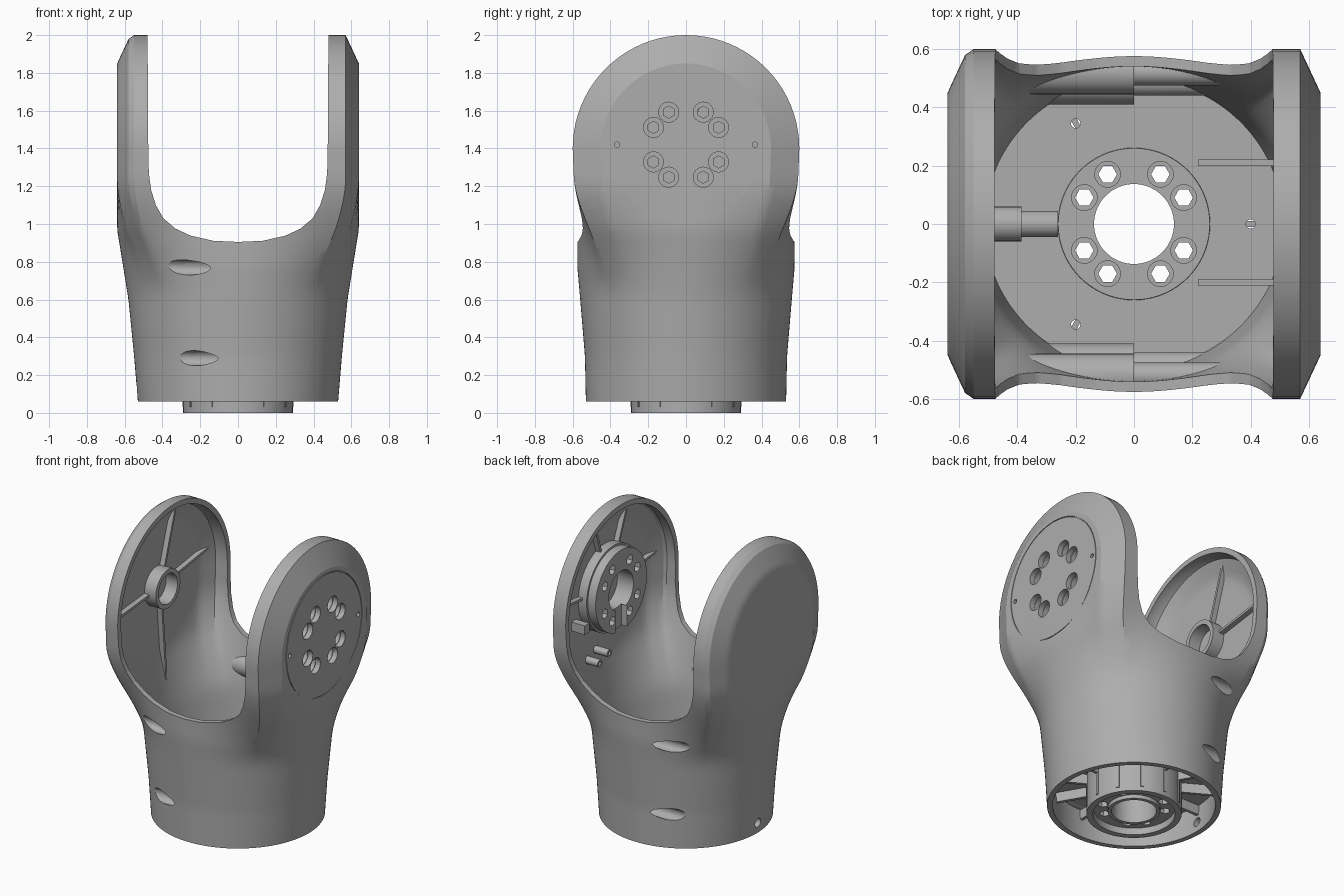
import bpy, bmesh
from math import sin, cos, pi, radians
from mathutils import Matrix

cube = bpy.data.objects.get("Cube")
if cube:
    bpy.data.objects.remove(cube, do_unlink=True)

grey = bpy.data.materials.new("satin grey")
grey.use_nodes = True
grey.diffuse_color = (0.42, 0.42, 0.42, 1)
grey.node_tree.nodes["Principled BSDF"].inputs["Base Color"].default_value = (0.42, 0.42, 0.42, 1)

PIVOT = 1.4                       # height of the fork axis
AXIS = {"X": Matrix.Rotation(pi / 2, 4, "Y"), "Z": Matrix.Identity(4)}


def finish(name, bm, matrix=None):
    bmesh.ops.remove_doubles(bm, verts=bm.verts, dist=1e-5)
    bmesh.ops.recalc_face_normals(bm, faces=bm.faces)
    if matrix:
        bm.transform(matrix)
    mesh = bpy.data.meshes.new(name)
    bm.to_mesh(mesh)
    bm.free()
    mesh.materials.append(grey)
    ob = bpy.data.objects.new(name, mesh)
    bpy.context.collection.objects.link(ob)
    return ob


def skin(bm, rows, closed):
    """Quads between successive rows of points; returns the vertex rows."""
    rows = [[bm.verts.new(p) for p in row] for row in rows]
    n = len(rows[0])
    for a, b in zip(rows, rows[1:]):
        for i in range(n if closed else n - 1):
            j = (i + 1) % n
            bm.faces.new((a[i], a[j], b[j], b[i]))
    return rows


def lathe(name, profile, axis="Z", loc=(0, 0, 0), tube=False, seg=48):
    """Revolve (height, radius) points; tube closes the profile on itself."""
    prof = profile + profile[:1] if tube else profile
    bm = bmesh.new()
    skin(bm, [[(r * cos(2 * pi * k / seg), r * sin(2 * pi * k / seg), h)
               for k in range(seg)] for h, r in prof], True)
    return finish(name, bm, Matrix.Translation(loc) @ AXIS[axis])


def rod(name, a, b, r, axis="Z", loc=(0, 0, 0), seg=24):
    return lathe(name, [(a, 0), (a, r), (b, r), (b, 0)], axis, loc, seg=seg)


def box(name, size, loc, turn=Matrix.Identity(4)):
    bm = bmesh.new()
    bmesh.ops.create_cube(bm, size=1)
    return finish(name, bm, turn @ Matrix.Translation(loc) @ Matrix.Diagonal((*size, 1)))


def active(ob):
    bpy.ops.object.select_all(action="DESELECT")
    ob.select_set(True)
    bpy.context.view_layer.objects.active = ob


def merge(name, obs):
    active(obs[0])
    for ob in obs:
        ob.select_set(True)
    bpy.ops.object.join()
    obs[0].name = name
    return obs[0]


def boolean(target, cutter, operation="DIFFERENCE"):
    active(target)
    mod = target.modifiers.new("cut", "BOOLEAN")
    mod.operation, mod.object, mod.solver = operation, cutter, "EXACT"
    bpy.ops.object.modifier_apply(modifier=mod.name)
    bpy.data.objects.remove(cutter, do_unlink=True)


def table(keys, z):
    for (z0, v0), (z1, v1) in zip(keys, keys[1:]):
        if z <= z1:
            return v0 + (v1 - v0) * max(0, (z - z0) / (z1 - z0))
    return keys[-1][1]


WIDTH = [(0.06, 0.53), (0.3, 0.55), (0.6, 0.58), (0.8, 0.612), (0.97, 0.64), (1.4, 0.64)]
DEPTH = [(0.06, 0.53), (0.3, 0.535), (0.6, 0.56), (0.77, 0.575), (0.97, 0.576), (1.1, 0.584),
         (1.25, 0.594), (1.4, 0.6)]
ANGLES = [radians({35: 35.11, 47.5: 46.47}.get(i * 2.5, i * 2.5)) for i in range(73)]


def body(name, t, z0):
    """Solid that turns from a round base into chamfered side discs, inset by t."""
    def octagon(a):
        c, s = abs(cos(a)) + 1e-9, abs(sin(a)) + 1e-9
        r = min((0.64 - t) / c, (0.6 - t) / s,
                (0.1275 - 0.1655 * t) / (0.15 * c + 0.07 * s))
        return r * cos(a), r * sin(a)

    loop = ANGLES + [2 * pi - a for a in ANGLES[-2:0:-1]]
    steps = 36
    rows = []
    for k in range(steps + 1):
        z = z0 + (PIVOT - z0) * k / steps
        f = min(1, max(0, (z - 0.62) / 0.63))
        w = f * f * (3 - 2 * f)
        wide, deep = table(WIDTH, z) - t, table(DEPTH, z) - t
        row = []
        for a in loop:
            ox, oy = octagon(a)
            row.append(((1 - w) * wide * cos(a) + w * ox * wide / (0.64 - t),
                        (1 - w) * deep * sin(a) + w * oy * deep / (0.6 - t), z))
        rows.append(row)
    bm = bmesh.new()
    bm.faces.new(skin(bm, rows, True)[0])
    prof = [octagon(a) for a in ANGLES]
    prof[0], prof[-1] = (0.64 - t, 0), (t - 0.64, 0)
    skin(bm, [[(x, r * cos(pi * k / 40), PIVOT + r * sin(pi * k / 40)) for x, r in prof]
              for k in range(41)], False)
    return finish(name, bm)


# Fork shell: outer skin, hollowed, with a U-shaped opening front to back
shell = body("fork_shell", 0, 0.06)
boolean(shell, body("hollow", 0.035, -0.1))
half_u = [(0.48, 2.2), (0.475, 1.4), (0.472, 1.27), (0.46, 1.18), (0.435, 1.1), (0.395, 1.03),
          (0.33, 0.975), (0.25, 0.938), (0.13, 0.911)]
outline = half_u + [(0, 0.905)] + [(-x, z) for x, z in reversed(half_u)]
bm = bmesh.new()
for end in skin(bm, [[(x, y, z) for x, z in outline] for y in (-1, 1)], True):
    bm.faces.new(end)
boolean(shell, finish("u_cutter", bm))

# Clamp screw channels running across the front and back walls
channels = [(s * y, z) for s in (-1, 1) for y, z in ((0.52, 0.77), (0.485, 0.29))]


def bores():
    return merge("bores", [rod("bore", -0.8, -0.04, 0.04, "X", (0, y, z)) for y, z in channels])


bosses = merge("screw_channels", [
    lathe("boss", [(-0.36, 0), (-0.36, 0.075), (0, 0.075), (0, 0.045), (0.3, 0.045), (0.3, 0)],
          "X", (0, y, z)) for y, z in channels])
boolean(bosses, body("trim", 0.006, 0.05), "INTERSECT")
boolean(bosses, bores())
boolean(shell, bores())

# Bolt circles, round seam and small holes
BOLTS = [radians(q + a) for q in range(0, 360, 90) for a in (28, 62)]


def side_bolts(a, b, r, seg=24):
    return merge("holes", [rod("hole", a, b, r, "X", (0, 0.195 * cos(t), 1.42 + 0.195 * sin(t)),
                               seg) for t in BOLTS])


def base_bolts(a, b, r, seg=24):
    return merge("holes", [rod("hole", a, b, r, "Z", (0.193 * cos(t), 0.193 * sin(t), 0), seg)
                           for t in BOLTS])


boolean(shell, side_bolts(0.55, 0.7, 0.053))
boolean(shell, lathe("seam", [(0.634, 0.398), (0.634, 0.403), (0.7, 0.403), (0.7, 0.398)],
                     "X", (0, 0, 1.42), True, 64))
boolean(shell, merge("pins", [rod("pin", 0.62, 0.7, 0.014, "X", (0, y, 1.42))
                              for y in (-0.365, 0.365)]))
boolean(shell, rod("cable_hole", -0.7, -0.45, 0.03, "X", (0, 0, 0.13)))

# Drive hub inside the right-hand disc
hub = lathe("drive_hub", [(0.602, 0.13), (0.602, 0.285), (0.54, 0.285), (0.54, 0.272),
                          (0.482, 0.272), (0.482, 0.13)], "X", (0, 0, 1.42), True, 64)
boolean(hub, side_bolts(0.4, 0.7, 0.032, 6))
boolean(hub, side_bolts(0.56, 0.7, 0.053))
boolean(hub, box("notch", (0.07, 0.12, 0.2), (0.485, 0.0, 1.2)))
box("hub_connector", (0.1, 0.05, 0.06), (0.555, 0.33, 1.28))

# Bearing ring inside the left-hand disc
lathe("bearing_ring", [(-0.61, 0.1), (-0.61, 0.13), (-0.52, 0.13), (-0.52, 0.1)],
      "X", (0, 0, 1.42), True)


# Interior fittings, trimmed to stay inside the shell
def disc_ribs(x, inner, spokes):
    ribs = []
    for angle, reach in spokes:
        turn = Matrix.Translation((x, 0, 1.42)) @ Matrix.Rotation(radians(angle), 4, "X")
        ribs.append(box("rib", (0.1, reach - inner, 0.016), (0, (reach + inner) / 2, 0), turn))
    return ribs


fittings = {
    "left_disc_ribs": disc_ribs(-0.62, 0.125, ((8, 0.6), (72, 0.6), (185, 0.6), (275, 0.8))),
    "right_disc_ribs": disc_ribs(0.62, 0.28, ((5, 0.6), (72, 0.6), (112, 0.6), (175, 0.6))),
    "guide_tubes": [lathe("tube", [(0.5, 0.012), (0.5, 0.025), (0.66, 0.025), (0.66, 0.012)],
                          "X", (0, y, z), True, 24) for y, z in ((0.1, 1.03), (0.2, 1.0))],
    "cable_fins": [box("fin", (0.4, 0.022, 0.22), (0.42, y, 0.37)) for y in (-0.2, 0.21)],
}
for name, parts in fittings.items():
    boolean(merge(name, parts), body("trim", 0.02, 0.1), "INTERSECT")

rod("cable_clamp", -0.53, -0.385, 0.06, "X", (0, 0, 0.38))
rod("cable_clamp_nose", -0.39, -0.26, 0.045, "X", (0, 0, 0.38))

# Base floor with through holes
floor = lathe("base_floor", [(0.25, 0.25), (0.25, 0.515), (0.27, 0.515), (0.27, 0.25)],
              tube=True, seg=72)
boolean(floor, merge("floor_holes", [rod("hole", 0.2, 0.3, 0.016, "Z", (x, y, 0))
                                     for x, y in ((-0.2, 0.345), (-0.2, -0.345), (0.4, 0))]))
boolean(floor, bores())

# Mounting flange below the floor, with a recessed end face
flange = lathe("base_flange", [(0.02, 0.137), (0.02, 0.16), (0.045, 0.16), (0.045, 0.25),
                               (0, 0.25), (0, 0.29), (0.262, 0.29), (0.262, 0.262),
                               (0.28, 0.26), (0.28, 0.137)], tube=True, seg=72)
boolean(flange, base_bolts(-0.1, 0.4, 0.032, 6))
boolean(flange, base_bolts(0.25, 0.4, 0.044))

# Ribs around the flange and under the floor
ribs = []
for k in range(12):
    turn = Matrix.Rotation(2 * pi * k / 12, 4, "Z")
    ribs.append(box("rib", (0.23, 0.02, 0.065), (0.395, 0, 0.212), turn))
    ribs.append(box("rib", (0.02, 0.02, 0.2), (0.285, 0, 0.13), turn))
merge("base_ribs", ribs)

# Smooth the curved parts, keep edges crisp
for ob in list(bpy.context.scene.objects):
    if ob.type == "MESH" and grey in list(ob.data.materials):
        active(ob)
        bpy.ops.object.shade_smooth_by_angle(angle=radians(25))
